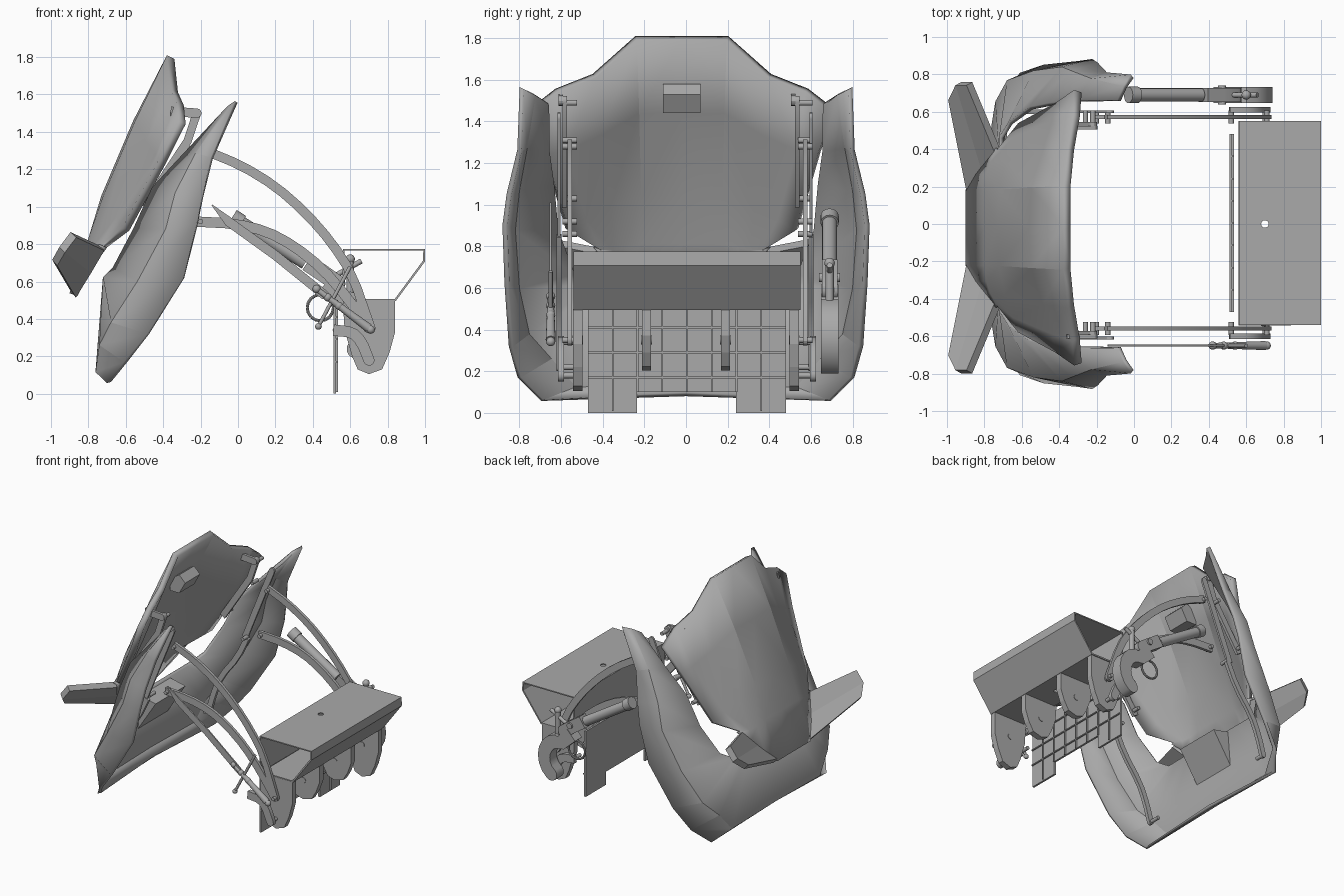
import bpy, bmesh, math
from mathutils import Vector

cube = bpy.data.objects.get("Cube")
if cube:
    bpy.data.objects.remove(cube, do_unlink=True)

grey = bpy.data.materials.new("plain_grey")
grey.use_nodes = True
COLOUR = (0.4, 0.4, 0.4, 1)
grey.diffuse_color = COLOUR
grey.node_tree.nodes["Principled BSDF"].inputs["Base Color"].default_value = COLOUR


def finish(name, bm, smooth=None):
    """Turn a bmesh into a named object."""
    bmesh.ops.recalc_face_normals(bm, faces=bm.faces)
    mesh = bpy.data.meshes.new(name)
    bm.to_mesh(mesh)
    bm.free()
    mesh.materials.append(grey)
    ob = bpy.data.objects.new(name, mesh)
    bpy.context.collection.objects.link(ob)
    if smooth:
        bpy.ops.object.select_all(action='DESELECT')
        ob.select_set(True)
        bpy.context.view_layer.objects.active = ob
        bpy.ops.object.shade_smooth_by_angle(angle=math.radians(smooth))
    return ob


def thicken(ob, thickness):
    mod = ob.modifiers.new("thickness", 'SOLIDIFY')
    mod.thickness, mod.offset = thickness, 0


def half_shell(name, rows, thickness, y=0, smooth=20):
    """Skin a grid of points, then mirror it across the centre."""
    bm = bmesh.new()
    grid = [[bm.verts.new(p) for p in row] for row in rows]
    for a, b in zip(grid, grid[1:]):
        for i in range(len(a) - 1):
            bm.faces.new((a[i], a[i + 1], b[i + 1], b[i]))
    ob = finish(name, bm, smooth)
    ob.location.y = y
    mod = ob.modifiers.new("mirror", 'MIRROR')
    mod.use_axis = (False, True, False)
    thicken(ob, thickness)


def plate(name, outline, y, depth, smooth=None):
    """Extrude an x-z outline along y, centred on y."""
    bm = bmesh.new()
    face = bm.faces.new([bm.verts.new((x, y - depth / 2, z)) for x, z in outline])
    out = bmesh.ops.extrude_face_region(bm, geom=[face])
    verts = [v for v in out["geom"] if isinstance(v, bmesh.types.BMVert)]
    bmesh.ops.translate(bm, verts=verts, vec=(0, depth, 0))
    return finish(name, bm, smooth)


def rounded(path):
    """Cut the corners of a path, keeping its ends."""
    pts = [Vector(p) for p in path]
    cut = [a.lerp(b, f) for a, b in zip(pts, pts[1:]) for f in (.25, .75)]
    return pts[:1] + cut[1:-1] + pts[-1:]


def bar(name, path, width, y, depth, taper=1):
    """Flat bar that follows an x-z path, with a rounded far end."""
    pts = [Vector(p) for p in path]
    left, right = [], []
    for i, p in enumerate(pts):
        t = (pts[min(i + 1, len(pts) - 1)] - pts[max(i - 1, 0)]).normalized()
        n = Vector((-t.y, t.x)) * width / 2 * (taper if i == 0 else 1)
        left.append(p + n)
        right.append(p - n)
    cap = [pts[-1] + n * math.cos(a) + t * width / 2 * math.sin(a)
           for a in (math.pi * k / 6 for k in range(1, 6))]
    return plate(name, left + cap + right[::-1], y, depth, 30)


def rod(name, a, b, radius, end_radius=None, sides=16):
    a, b = Vector(a), Vector(b)
    bm = bmesh.new()
    bmesh.ops.create_cone(bm, cap_ends=True, segments=sides, radius1=radius,
                          radius2=radius if end_radius is None else end_radius,
                          depth=(b - a).length)
    turn = (b - a).to_track_quat('Z', 'Y').to_matrix().to_4x4()
    turn.translation = (a + b) / 2
    bmesh.ops.transform(bm, matrix=turn, verts=bm.verts)
    return finish(name, bm, 40)


def box(name, lo, hi):
    bm = bmesh.new()
    bmesh.ops.create_cube(bm, size=1)
    for v in bm.verts:
        v.co = [l if c < 0 else h for c, l, h in zip(v.co, lo, hi)]
    return finish(name, bm)


def ball(name, centre, radius):
    bm = bmesh.new()
    bmesh.ops.create_uvsphere(bm, u_segments=16, v_segments=10, radius=radius)
    bmesh.ops.translate(bm, verts=bm.verts, vec=centre)
    return finish(name, bm, 60)


# Upper hood, from top rim to tail
half_shell("upper_hood", [
    [(-.36, 0, 1.8), (-.36, .22, 1.8), (-.34, .42, 1.62), (-.31, .6, 1.55), (-.3, .73, 1.45)],
    [(-.54, 0, 1.45), (-.53, .21, 1.45), (-.47, .4, 1.34), (-.42, .56, 1.27), (-.4, .66, 1.25)],
    [(-.71, 0, 1.05), (-.7, .2, 1.05), (-.67, .35, 1), (-.63, .47, .94), (-.6, .55, .88)],
    [(-.78, 0, .82), (-.78, .2, .82), (-.77, .28, .8), (-.75, .34, .79), (-.72, .4, .79)],
    [(-.88, 0, .53), (-.88, .2, .53), (-.83, .28, .62), (-.77, .35, .72), (-.72, .42, .79)],
], .045, -.02)
half_shell("tail_fin", [
    [(-.88, .19, .53), (-.8, .31, .66), (-.73, .41, .78)],
    [(-.98, .69, .7), (-.94, .77, .77), (-.88, .77, .85)],
], .045, -.02, None)
plate("hood_block", [(-.5, 1.53), (-.42, 1.58), (-.37, 1.53), (-.42, 1.44), (-.5, 1.44)], -.02, .18)

# Lower scoop: each station runs rim, flank, back edge
half_shell("lower_scoop", [
    [(-.01, .79, 1.56), (-.05, .73, 1.53), (-.08, .66, 1.48)],
    [(-.14, .8, 1.26), (-.22, .77, 1.28), (-.3, .66, 1.26)],
    [(-.19, .85, 1.05), (-.33, .81, 1.07), (-.45, .64, 1.1)],
    [(-.22, .87, .9), (-.38, .83, .88), (-.55, .62, .88)],
    [(-.29, .86, .62), (-.53, .81, .6), (-.66, .54, .67)],
    [(-.48, .84, .32), (-.67, .76, .38), (-.71, .46, .62)],
    [(-.6, .8, .17), (-.73, .65, .26), (-.71, .38, .62)],
    [(-.69, .69, .06), (-.75, .53, .12), (-.71, .25, .62)],
    [(-.69, 0, .09), (-.75, 0, .13), (-.71, 0, .62)],
], .025)
plate("scoop_wedge", [(-.71, .61), (-.57, .58), (-.72, .35)], 0, .36)

# Linkage on both sides; the right-hand hood links sit outside the arms
arc_high = rounded([(-.15, 1.29), (.02, 1.22), (.2, 1.11), (.36, .97), (.5, .81), (.61, .64), (.71, .35)])
arc_low = rounded([(-.22, .92), (-.02, .91), (.15, .87), (.3, .79), (.45, .67), (.58, .52), (.7, .35)])
scoop_link = rounded([(-.34, .85), (-.42, .68), (-.56, .5), (-.62, .36), (-.66, .22)])
for side, arm, link, base in (("left", .573, .535, .61), ("right", -.558, -.582, -.6)):
    bar(side + "_upper_arm", arc_high, .05, arm, .022)
    bar(side + "_lower_arm", arc_low, .055, arm, .022)
    bar(side + "_hood_link", [(-.5, 1), (-.27, 1.35), (-.22, 1.5)], .045, link, .022)
    bar(side + "_scoop_strut", [(-.36, .85), (-.13, 1.42)], .045, base - .01, .015)
    bar(side + "_scoop_link", scoop_link, .04, base - .01, .025)
    bar(side + "_hood_bracket", [(-.36, 1.51), (-.22, 1.5)], .05, link - .02, .02)
    bar(side + "_base_link", rounded([(.51, .34), (.61, .33), (.66, .28), (.7, .18)]), .06, base, .03)
    for x, z in ((-.22, 1.49), (-.14, 1.28), (-.26, 1.31), (-.34, .86), (-.2, .92), (-.66, .22),
                 (-.48, 1.03), (.71, .35), (.7, .18), (.52, .34)):
        rod(side + "_pivot_pin", (x, arm - .035, z), (x, arm + .035, z), .014, sides=12)

# Bent sheet bench, open at both ends
bench_path = [(.565, .5), (.565, .77), (.995, .77), (.995, .71), (.84, .5), (.58, .5)]
bm = bmesh.new()
ends = [[bm.verts.new((x, y, z)) for x, z in bench_path] for y in (-.54, .55)]
for i in range(len(bench_path) - 1):
    bm.faces.new((ends[0][i], ends[0][i + 1], ends[1][i + 1], ends[1][i]))
bench = finish("bench_sheet", bm)
thicken(bench, .012)
cutter = rod("bench_hole_cutter", (.7, 0, .4), (.7, 0, .9), .02)
cutter.hide_render = True
cutter.hide_set(True)
cut = bench.modifiers.new("hole", 'BOOLEAN')
cut.object, cut.operation, cut.solver = cutter, 'DIFFERENCE', 'EXACT'

# Cheek plates and inner ribs under the bench
cheek = [(.56, .5), (.84, .5), (.84, .33), (.81, .22), (.77, .13), (.7, .105), (.64, .13), (.61, .2), (.57, .34)]
for s in (1, -1):
    plate("outer_cheek", cheek, s * .52, .045)
    plate("inner_rib", [(x, .5 - (.5 - z) * .75) for x, z in cheek], s * .19, .045)
    for y in (s * .52, s * .19):
        rod("rib_boss", (.7, y - .026, .35), (.7, y + .026, .35), .022)

# Stepped back panel with a raised grid
box("back_panel", (.51, -.47, .1), (.525, .48, .5))
for lo, hi in ((-.47, -.235), (.24, .48)):
    box("panel_foot", (.51, lo, 0), (.525, hi, .1))
for k in range(3):
    z = .17 + k * .12
    box("panel_rail", (.52, -.47, z - .004), (.535, .48, z + .004))
for k in range(-3, 4):
    y = k * .119 + .005
    box("panel_stile", (.52, y - .004, .01 if abs(k) > 2 else .1), (.535, y + .004, .5))

# Left cylinder with its clevis and hook
Y = .69
rod("ram_barrel", (-.01, Y, .93), (.36, Y, .7), .036)
rod("ram_collar", (-.03, Y, .945), (.02, Y, .913), .044)
bar("clevis", [(.37, .7), (.46, .64), (.53, .59)], .09, Y, .075)
rod("clevis_pin", (.47, Y - .05, .65), (.47, Y + .05, .65), .022)
hook = [(.46, .58)] + [(.57 + .12 * math.cos(a), .36 + .14 * math.sin(a))
                       for a in (math.radians(d) for d in range(100, -61, -20))]
bar("ram_hook", hook, .1, Y, .085)
rod("valve_stem", (.6, Y, .5), (.6, Y, .72), .02)
ball("valve_knob", (.6, Y, .72), .025)
rod("valve_crossbar", (.5, Y, .62), (.66, Y, .71), .014)
ring = [(.44 + .07 * math.cos(a), Y, .46 + .07 * math.sin(a))
        for a in (math.tau * k / 16 for k in range(17))]
for a, b in zip(ring, ring[1:]):
    rod("pull_ring", a, b, .008, sides=8)

# Right blade with a turned grip and cross lever
Y = -.65
bar("thin_blade", [(-.14, 1.01), (-.05, .92), (.2, .74), (.46, .53)], .05, Y, .01, .1)
rod("turned_grip", (.42, Y, .56), (.7, Y, .35), .014, .024)
for x in (.42, .48, .54, .71):
    ball("grip_bead", (x, Y, .56 - (x - .42) * .75), .022)
rod("cross_lever", (.43, Y, .36), (.6, Y, .68), .01)
ball("lever_tip", (.43, Y, .36), .018)
